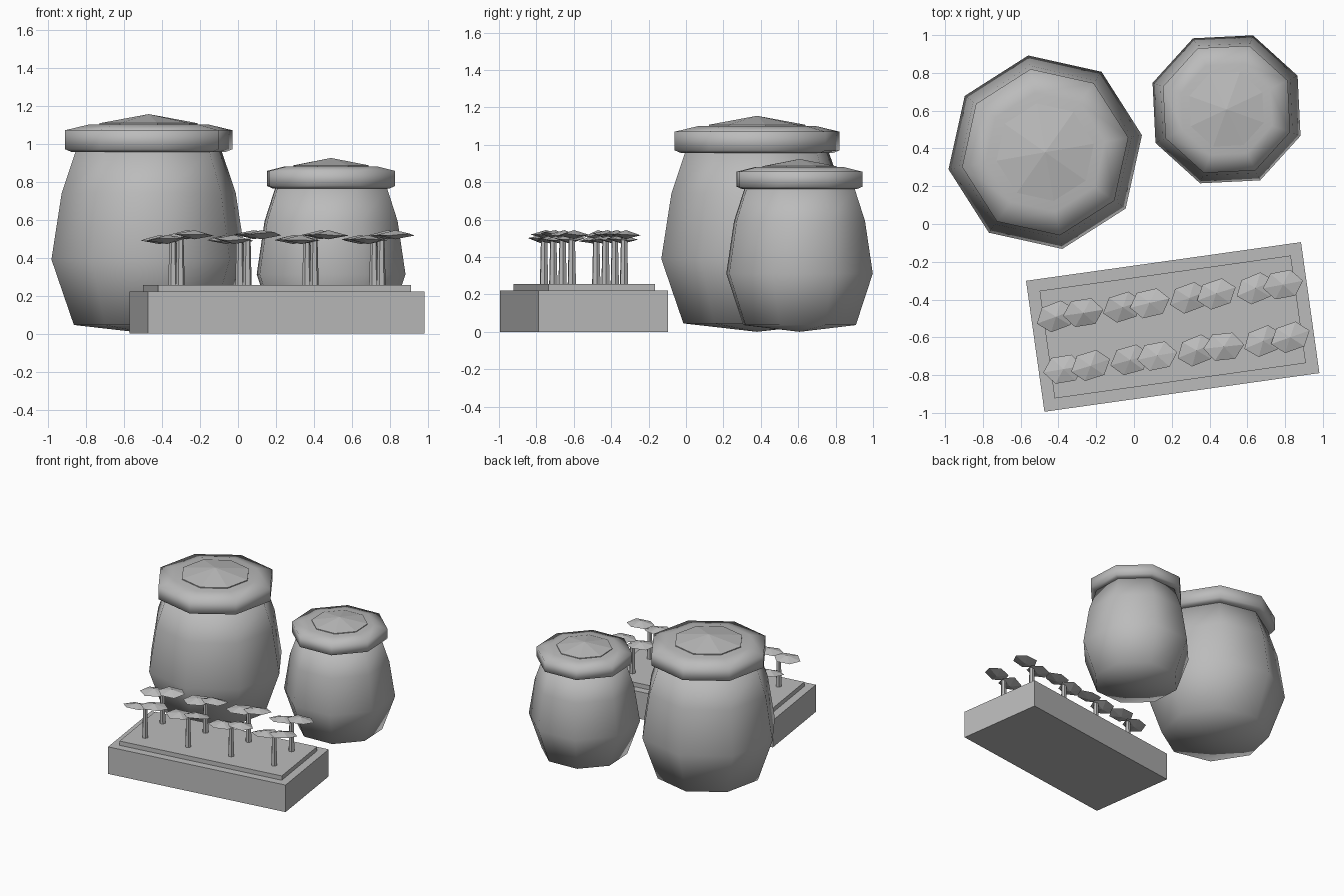
import bpy, bmesh, math, random
from mathutils import Matrix, Vector

random.seed(4)
old = bpy.data.objects.get("Cube")
if old:
    bpy.data.objects.remove(old, do_unlink=True)

grey = bpy.data.materials.new("plain grey")
grey.use_nodes = True
colour = (0.5, 0.5, 0.5, 1)
grey.diffuse_color = colour
grey.node_tree.nodes["Principled BSDF"].inputs["Base Color"].default_value = colour


def finish(name, bm, matrix, smooth=False):
    """Turn a bmesh into a placed object with the shared material."""
    bmesh.ops.recalc_face_normals(bm, faces=bm.faces)
    for f in bm.faces:
        f.smooth = smooth
    mesh = bpy.data.meshes.new(name)
    bm.to_mesh(mesh)
    bm.free()
    mesh.materials.append(grey)
    obj = bpy.data.objects.new(name, mesh)
    obj.matrix_world = matrix
    bpy.context.collection.objects.link(obj)
    return obj


def lathe(name, profile, matrix, smooth=True, sides=8):
    """Spin a (radius, height) profile around z."""
    bm = bmesh.new()
    verts = [bm.verts.new((r, 0, z)) for r, z in profile]
    edges = [bm.edges.new(pair) for pair in zip(verts, verts[1:])]
    bmesh.ops.spin(bm, geom=verts + edges, cent=(0, 0, 0), axis=(0, 0, 1),
                   angle=math.tau, steps=sides, use_merge=True)
    bmesh.ops.remove_doubles(bm, verts=bm.verts, dist=0.0005)
    return finish(name, bm, matrix, smooth)


def box(name, size, bottom, matrix):
    bm = bmesh.new()
    bmesh.ops.create_cube(bm, size=1)
    bmesh.ops.scale(bm, vec=size, verts=bm.verts)
    bmesh.ops.translate(bm, vec=(0, 0, bottom + size[2] / 2), verts=bm.verts)
    return finish(name, bm, matrix)


def place(x, y, turn, scale=1.0):
    return (Matrix.Translation((x, y, 0)) @ Matrix.Rotation(math.radians(turn), 4, 'Z')
            @ Matrix.Scale(scale, 4))


# Lidded jars: one design at two sizes
BODY = [(0, 0), (0.4, 0.045), (0.52, 0.39), (0.465, 0.74), (0.39, 0.96), (0, 0.96)]
LID = [(0, 0.955), (0.41, 0.955), (0.447, 0.97), (0.447, 1.07), (0.32, 1.1), (0, 1.1)]
CAP = [(0.262, 1.09), (0.262, 1.107), (0, 1.155)]
for label, spot in (("large", place(-0.47, 0.38, 10)),
                    ("small", place(0.49, 0.607, 25.3, 0.8))):
    lathe(label + "_jar_body", BODY, spot)
    lathe(label + "_jar_lid", LID, spot)
    lathe(label + "_jar_cap", CAP, spot, smooth=False)

# Planter box with a raised bed of soil
planter = place(0.205, -0.545, 8)
box("planter_box", (1.47, 0.7, 0.22), 0, planter)
box("soil_bed", (1.343, 0.575, 0.037), 0.218, planter)


def leaf(name, x, y, z):
    """Faceted, slightly tilted lens."""
    bm = bmesh.new()
    top, low = bm.verts.new((0, 0, 0.024)), bm.verts.new((0, 0, -0.024))
    ring = [bm.verts.new((0.108 * math.cos(a), 0.08 * math.sin(a), random.uniform(-0.008, 0.008)))
            for a in (i * math.tau / 6 for i in range(6))]
    for i, v in enumerate(ring):
        after = ring[(i + 1) % 6]
        bm.faces.new((v, after, top))
        bm.faces.new((after, v, low))
    tilt = (Matrix.Rotation(random.uniform(-0.05, 0.25), 4, 'Z')
            @ Matrix.Rotation(random.uniform(-0.1, 0.1), 4, 'X'))
    return finish(name, bm, planter @ Matrix.Translation((x, y, z)) @ tilt)


# Two rows of seedlings, each a stem carrying two leaves
for row, y in (("back", 0.141), ("front", -0.141)):
    for i in range(4):
        x = (i - 1.5) * 0.356
        name = f"{row}_seedling_{i + 1}"
        lathe(name + "_stem", [(0, 0.25), (0.024, 0.25), (0.018, 0.5), (0, 0.5)],
              planter @ Matrix.Translation((x, y, 0)), smooth=False, sides=6)
        leaf(name + "_right_leaf", x - 0.07, y, 0.495)
        leaf(name + "_left_leaf", x + 0.075, y, 0.52)
